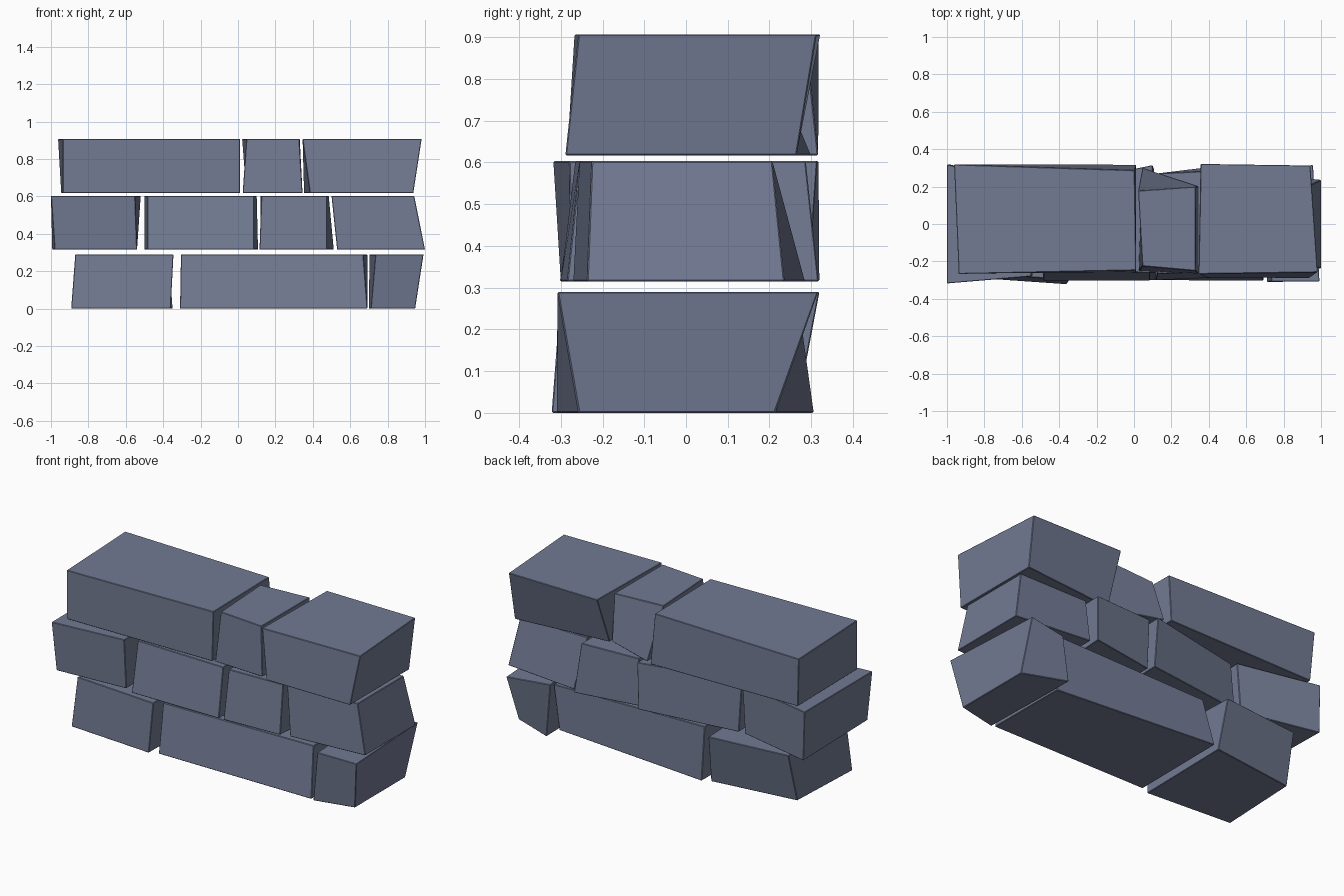
import bpy, bmesh

stone = bpy.data.materials.new("slate_stone")
stone.diffuse_color = (0.168, 0.196, 0.29, 1)


def block(name, z0, z1, bottom, top, width=0.003):
    """Roughly cut stone: two quads (front-left, front-right, back-right, back-left)."""
    bm = bmesh.new()
    lo = [bm.verts.new((x, y, z0)) for x, y in bottom]
    hi = [bm.verts.new((x, y, z1)) for x, y in top]
    bm.faces.new(lo[::-1])
    bm.faces.new(hi)
    for i in range(4):
        j = (i + 1) % 4
        bm.faces.new((lo[i], lo[j], hi[j], hi[i]))
    bmesh.ops.recalc_face_normals(bm, faces=bm.faces)
    me = bpy.data.meshes.new(name)
    bm.to_mesh(me)
    bm.free()
    me.materials.append(stone)
    ob = bpy.data.objects.new(name, me)
    bpy.context.collection.objects.link(ob)
    # narrow chipped edge
    mod = ob.modifiers.new("edge_bevel", 'BEVEL')
    mod.width = width
    mod.segments = 1
    mod.limit_method = 'NONE'


# bottom course
z = (0.0, 0.29)
block("bottom_stone_left", *z,
      [(-.892, -.285), (-.36, -.322), (-.35, .265), (-.87, .20)],
      [(-.87, -.26), (-.345, -.30), (-.37, .32), (-.86, .27)])
block("bottom_stone_middle", *z,
      [(-.31, -.30), (.692, -.302), (.69, .20), (-.305, .29)],
      [(-.305, -.265), (.67, -.25), (.692, .25), (-.28, .225)])
block("bottom_stone_right", *z,
      [(.71, -.31), (.947, -.257), (.947, .213), (.70, .307)],
      [(.735, -.308), (.992, -.308), (.957, .317), (.703, .265)])

# middle course
z = (0.315, 0.603)
block("middle_stone_far_left", *z,
      [(-.98, -.30), (-.54, -.275), (-.54, .22), (-.993, .32)],
      [(-1.0, -.318), (-.55, -.28), (-.52, .215), (-1.0, .318)])
block("middle_stone_left", *z,
      [(-.485, -.302), (.085, -.302), (.107, .295), (-.50, .22)],
      [(-.485, -.245), (.085, -.26), (.10, .315), (-.50, .19)])
block("middle_stone_right", *z,
      [(.115, -.30), (.475, -.285), (.512, .318), (.12, .255)],
      [(.125, -.265), (.475, -.255), (.485, .287), (.12, .27)])
block("middle_stone_far_right", *z,
      [(.53, -.27), (1.0, -.237), (1.0, .236), (.535, .285)],
      [(.50, -.255), (.942, -.226), (.942, .207), (.50, .207)])

# top course
z = (0.617, 0.907)
block("top_stone_left", *z,
      [(-.937, -.265), (.012, -.257), (.012, .317), (-.945, .302)],
      [(-.937, -.267), (.012, -.247), (.003, .287), (-.962, .318)])
block("top_stone_middle", *z,
      [(.025, -.25), (.345, -.265), (.345, .20), (.045, .30)],
      [(.045, -.225), (.328, -.25), (.33, .20), (.022, .178)])
block("top_stone_right", *z,
      [(.385, -.285), (.937, -.289), (.937, .265), (.353, .21)],
      [(.345, -.267), (.982, -.258), (.943, .313), (.357, .322)])
